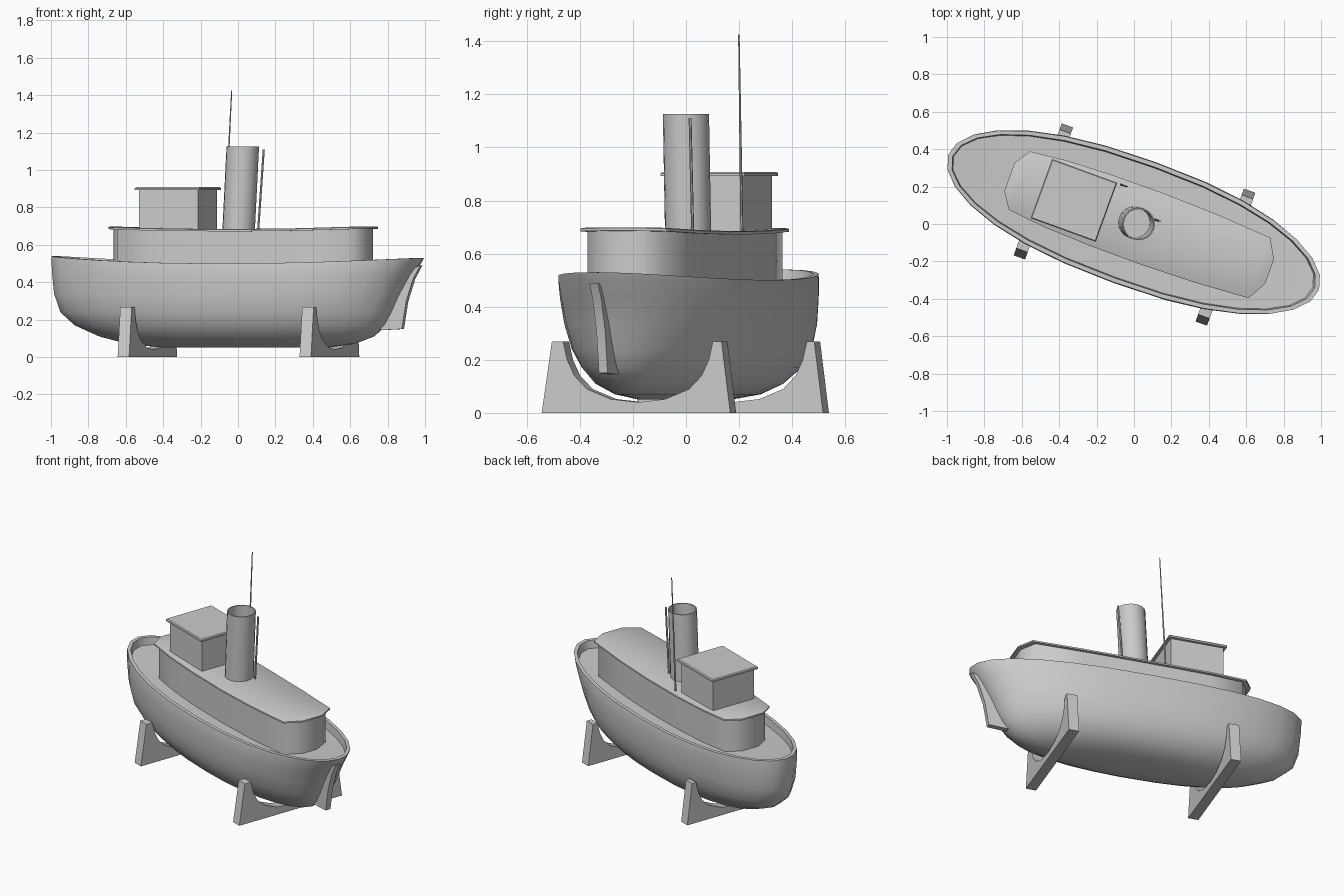
import bpy, bmesh
from math import radians, cos, sin, pi
from mathutils import Vector

if "Cube" in bpy.data.objects:
    bpy.data.objects.remove(bpy.data.objects["Cube"])

YAW = radians(-20)
OFF = Vector((0.003, 0.008, 0))


def finish(name, bm, angle=35):
    bmesh.ops.remove_doubles(bm, verts=bm.verts, dist=0.0005)
    bmesh.ops.recalc_face_normals(bm, faces=bm.faces)
    me = bpy.data.meshes.new(name)
    bm.to_mesh(me)
    bm.free()
    ob = bpy.data.objects.new(name, me)
    bpy.context.collection.objects.link(ob)
    ob.rotation_euler.z = YAW
    ob.location = OFF
    bpy.context.view_layer.objects.active = ob
    ob.select_set(True)
    bpy.ops.object.shade_smooth_by_angle(angle=radians(angle))
    ob.select_set(False)
    return ob


def loft(name, halves, angle=35):
    """Skin mirrored half outlines (stern to bow) and cap both ends with cross strips."""
    bm = bmesh.new()
    rings = []
    for half in halves:
        pts = half + [(x, -y, z) for x, y, z in reversed(half)]
        rings.append([bm.verts.new(p) for p in pts])
    m = len(rings[0])
    for a, b in zip(rings, rings[1:]):
        for i in range(m):
            j = (i + 1) % m
            bm.faces.new((a[i], a[j], b[j], b[i]))
    for r in (rings[0], rings[-1]):
        for i in range(m // 2 - 1):
            bm.faces.new((r[i], r[i + 1], r[m - 2 - i], r[m - 1 - i]))
    return finish(name, bm, angle)


def extrude(name, poly, axis, centre, thick):
    """Extrude a 2D profile along x (axis 0) or y (axis 1)."""
    bm = bmesh.new()
    lo, hi = centre - thick / 2, centre + thick / 2
    def at(p, d):
        return (d, p[0], p[1]) if axis == 0 else (p[0], d, p[1])
    a = [bm.verts.new(at(p, lo)) for p in poly]
    b = [bm.verts.new(at(p, hi)) for p in poly]
    bm.faces.new(a)
    bm.faces.new(b)
    for i in range(len(poly)):
        j = (i + 1) % len(poly)
        bm.faces.new((a[i], a[j], b[j], b[i]))
    return finish(name, bm, 30)


def tube(name, stages, n):
    """Skin circles given as (centre, radius), capped at both ends."""
    bm = bmesh.new()
    rings = [[bm.verts.new((c[0] + r * cos(2 * pi * i / n), c[1] + r * sin(2 * pi * i / n), c[2]))
              for i in range(n)] for c, r in stages]
    for a, b in zip(rings, rings[1:]):
        for i in range(n):
            j = (i + 1) % n
            bm.faces.new((a[i], a[j], b[j], b[i]))
    bm.faces.new(rings[0])
    bm.faces.new(rings[-1])
    return finish(name, bm)


def waterline(z, bow, stern, w, n_stern, sheer):
    out = []
    for k in range(15):
        t = pi * k / 14
        c = cos(t)
        s = abs(c) ** (2 / (n_stern if c > 0 else 2.3))
        lift = (0.03 if c > 0 else 0.04) * s * s * sheer
        out.append(((stern if c > 0 else bow) * s, w * sin(t), z + lift))
    return out


# Hull: keel up to gunwale, then over the rail and down to the deck
levels = [
    (0.05, -0.42, 0.50, 0.08, 2.0, 0),
    (0.07, -0.63, 0.66, 0.17, 2.0, 0),
    (0.11, -0.79, 0.77, 0.24, 2.1, 0),
    (0.17, -0.93, 0.84, 0.29, 2.2, 0),
    (0.24, -1.01, 0.88, 0.32, 2.4, 0),
    (0.33, -1.045, 0.925, 0.337, 2.55, 0.2),
    (0.42, -1.056, 0.985, 0.342, 2.5, 0.6),
    (0.475, -1.06, 1.035, 0.342, 2.35, 1),
    (0.50, -1.06, 1.05, 0.338, 2.3, 1),
    (0.50, -1.035, 1.025, 0.315, 2.3, 1),
    (0.45, -1.03, 1.015, 0.31, 2.3, 1),
]
loft("hull", [waterline(*l) for l in levels], 40)

# Rudder fin under the stern, fairing into the hull
fin = [(1.04, 0.49), (1.0, 0.42), (0.96, 0.3), (0.935, 0.15), (0.84, 0.145),
       (0.74, 0.15), (0.74, 0.3), (0.85, 0.42)]
extrude("rudder", fin, 1, 0, 0.035)

# Deckhouse with overhanging roof
roof = [(0.768, 0.07), (0.71, 0.172), (0.4, 0.192), (0.1, 0.2), (-0.2, 0.198),
        (-0.45, 0.188), (-0.655, 0.166), (-0.712, 0.08)]


def outline(pts, z, inset=0.0, sag=0.024):
    return [(u - inset * (1 if u > 0.03 else -1) * min(1, abs(u) * 1.4), v - inset * 0.8, z + sag * u * u)
            for u, v in pts]


loft("deckhouse_walls", [outline(roof, 0.42, 0.023), outline(roof, 0.675, 0.023)], 65)
loft("deckhouse_roof", [outline(roof, 0.672), outline(roof, 0.682), outline(roof, 0.685, 0.006)])

# Wheelhouse
room = [(-0.177, 0.15), (-0.512, 0.15)]
cap = [(-0.16, 0.168), (-0.53, 0.168)]
loft("wheelhouse_walls", [outline(room, 0.67, 0, 0), outline(room, 0.895, 0, 0)])
loft("wheelhouse_roof", [outline(cap, 0.892, 0, 0), outline(cap, 0.902, 0, 0),
                         [(-0.165, 0.163, 0.908), (-0.525, 0.163, 0.908)]])

# Hollow raked funnel
tube("funnel", [((0, 0, 0.67), 0.087), ((0.024, 0, 1.125), 0.087),
                ((0.024, 0, 1.125), 0.08), ((0.003, 0, 0.7), 0.08)], 20)

# Exhaust pipe and mast
tube("steam_pipe", [((0.092, 0.052, 0.67), 0.006), ((0.124, 0.053, 1.11), 0.006)], 8)
tube("mast", [((-0.139, 0.165, 0.67), 0.006), ((-0.1, 0.167, 1.425), 0.003)], 8)

# Cradle stands
saddle = [(0.3, 0.268), (0.284, 0.2), (0.255, 0.14), (0.205, 0.09), (0.11, 0.052)]
for name, u, a in (("bow_stand", -0.515, 0.365), ("stern_stand", 0.52, 0.37)):
    right = [(a, 0.0), (a - 0.035, 0.268)] + saddle
    left = [(-v, z) for v, z in reversed(saddle)] + [(-0.345, 0.268), (-0.386, 0.0)]
    extrude(name, right + [(0, 0.04)] + left, 0, u, 0.065)
